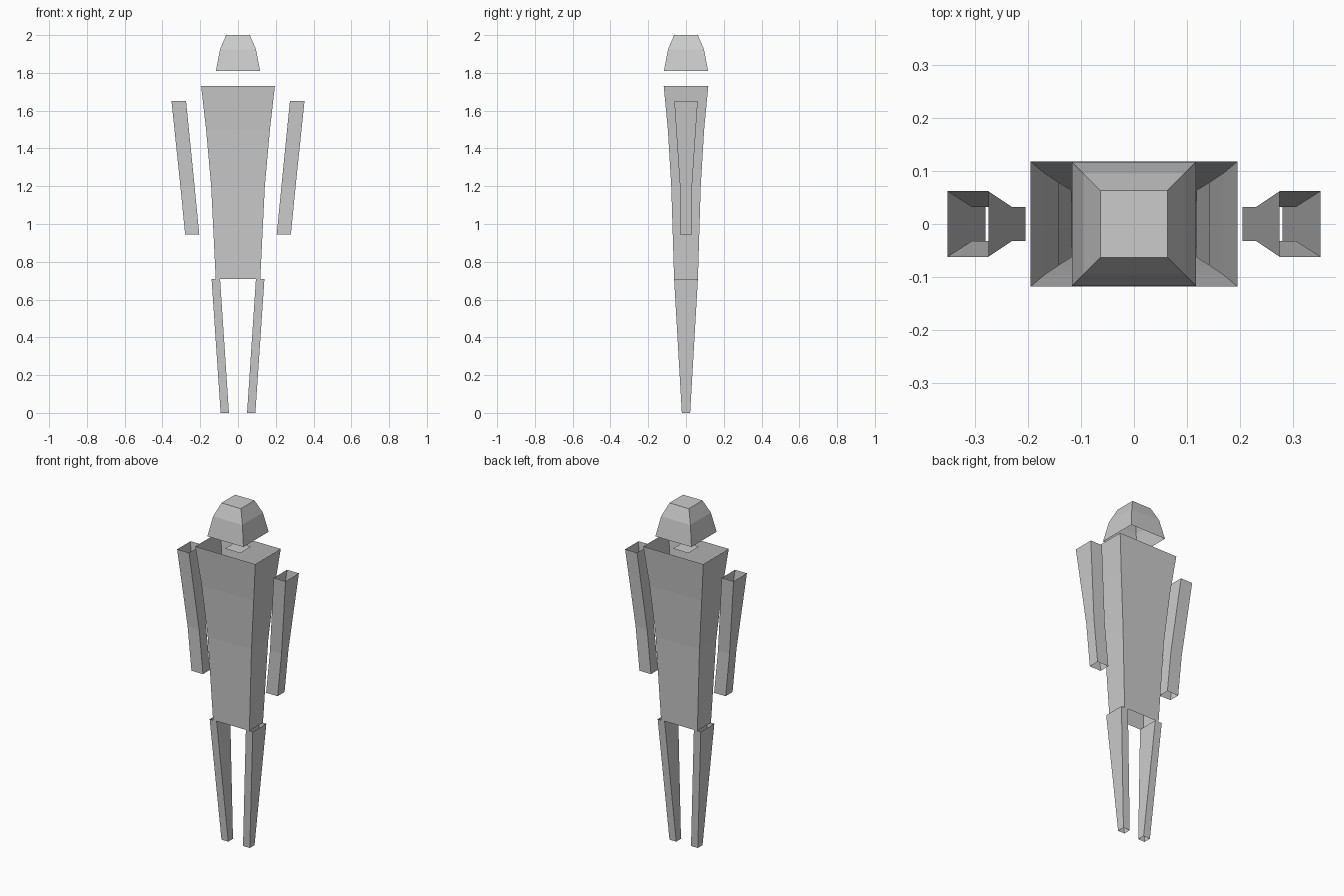
import bpy, bmesh

if "Cube" in bpy.data.objects:
    bpy.data.objects.remove(bpy.data.objects["Cube"])


def tube(name, rings, cap_top=False):
    """Open four-sided shell through rings of (z, x_min, x_max, half_depth)."""
    bm = bmesh.new()
    loops = [[bm.verts.new((x, y, z)) for x, y in
              ((x0, -d), (x1, -d), (x1, d), (x0, d))]
             for z, x0, x1, d in rings]
    for lower, upper in zip(loops, loops[1:]):
        for i in range(4):
            j = (i + 1) % 4
            bm.faces.new((lower[i], lower[j], upper[j], upper[i]))
    if cap_top:
        bm.faces.new(loops[-1])
    mesh = bpy.data.meshes.new(name)
    bm.to_mesh(mesh)
    bm.free()
    obj = bpy.data.objects.new(name, mesh)
    bpy.context.collection.objects.link(obj)
    return obj


def mirror(obj):
    obj.modifiers.new("Mirror", 'MIRROR').use_axis[0] = True


# Head: tapered shell, closed on top and open below
tube("head", [(1.81, -0.117, 0.117, 0.117),
              (1.925, -0.095, 0.095, 0.095),
              (2.0, -0.063, 0.063, 0.063)], cap_top=True)

# Torso: hollow shell widening to the shoulders
tube("torso", [(0.71, -0.118, 0.118, 0.063),
               (1.2, -0.142, 0.142, 0.078),
               (1.5, -0.169, 0.169, 0.096),
               (1.73, -0.195, 0.195, 0.118)])

# Neck: small flat plate level with the shoulders
bpy.ops.mesh.primitive_plane_add(size=0.1, location=(0, 0, 1.73))
bpy.context.object.name = "neck_plate"

# Arms: open tubes leaning outwards
mirror(tube("arms", [(0.945, 0.205, 0.28, 0.032),
                     (1.2, 0.23, 0.305, 0.032),
                     (1.65, 0.275, 0.352, 0.062)]))

# Legs: open tubes tapering to the feet
mirror(tube("legs", [(0.0, 0.048, 0.092, 0.022),
                     (0.71, 0.095, 0.14, 0.063)]))
